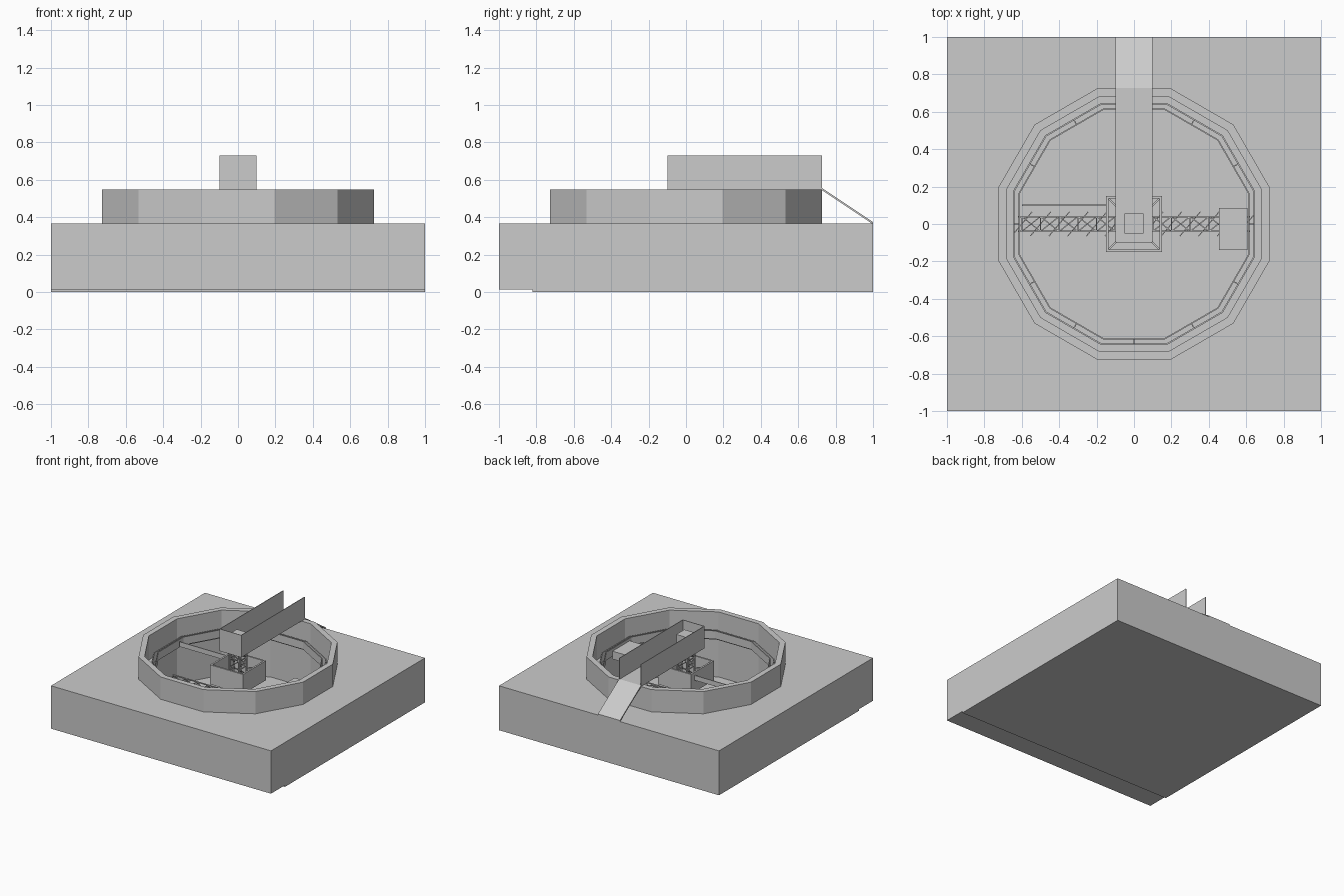
import bpy, bmesh, math
from mathutils import Vector

default = bpy.data.objects.get("Cube")
if default:
    bpy.data.objects.remove(default)

grey = bpy.data.materials.new("concrete_grey")
grey.use_nodes = True
colour = (0.6, 0.6, 0.6, 1)
grey.diffuse_color = colour
grey.node_tree.nodes["Principled BSDF"].inputs["Base Color"].default_value = colour


def finish(name, bm):
    bmesh.ops.recalc_face_normals(bm, faces=bm.faces)
    mesh = bpy.data.meshes.new(name)
    bm.to_mesh(mesh)
    bm.free()
    mesh.materials.append(grey)
    obj = bpy.data.objects.new(name, mesh)
    bpy.context.collection.objects.link(obj)
    return obj


def add_box(bm, x0, x1, y0, y1, z0, z1):
    made = bmesh.ops.create_cube(bm, size=1)["verts"]
    for v in made:
        v.co = (x0 if v.co.x < 0 else x1,
                y0 if v.co.y < 0 else y1,
                z0 if v.co.z < 0 else z1)
    return made


def box(name, *limits):
    bm = bmesh.new()
    add_box(bm, *limits)
    return finish(name, bm)


def add_beam(bm, a, b, width, height=None):
    # rectangular bar between two points
    a, b = Vector(a), Vector(b)
    d = b - a
    height = height or width
    turn = d.to_track_quat("X", "Z")
    for v in bmesh.ops.create_cube(bm, size=1)["verts"]:
        size = Vector((v.co.x * d.length, v.co.y * width, v.co.z * height))
        v.co = (a + b) / 2 + turn @ size


def polygon(apothem, z, sides=12):
    r = apothem / math.cos(math.pi / sides)
    return [Vector((r * math.cos((i + 0.5) * math.tau / sides),
                    r * math.sin((i + 0.5) * math.tau / sides), z)) for i in range(sides)]


def ring(name, outer, inner, z0, z1):
    bm = bmesh.new()
    loops = [[bm.verts.new(p) for p in polygon(a, z)]
             for a, z in ((outer, z0), (outer, z1), (inner, z1), (inner, z0))]
    for k in range(4):
        a, b = loops[k], loops[(k + 1) % 4]
        for i in range(12):
            j = (i + 1) % 12
            bm.faces.new((a[i], a[j], b[j], b[i]))
    return finish(name, bm)


# ground block with the twelve-sided pool opening
GROUND, RIM, POOL = 0.365, 0.548, 0.682
bm = bmesh.new()
square = [Vector((x, y, GROUND)) for x, y in ((-1, -1), (1, -1), (1, 1), (-1, 1))]
for outline in (square, polygon(POOL, GROUND)):
    vs = [bm.verts.new(p) for p in outline]
    for i, v in enumerate(vs):
        bm.edges.new((v, vs[(i + 1) % len(vs)]))
bmesh.ops.triangle_fill(bm, use_beauty=True, edges=bm.edges[:])
bmesh.ops.dissolve_limit(bm, angle_limit=0.01, verts=bm.verts[:], edges=bm.edges[:])
top = bm.faces[:]
copy = bmesh.ops.extrude_face_region(bm, geom=top, use_keep_orig=True)["geom"]
for v in copy:
    if isinstance(v, bmesh.types.BMVert):
        v.co.z = 0.013
finish("ground_block", bm)
box("floor_slab", -1, 1, -0.82, 1, 0, 0.014)

# tank wall, overflow trough and scum baffle
ring("tank_wall", 0.726, POOL, GROUND, RIM)
ring("trough_floor", POOL, 0.64, 0.34, 0.35)
ring("trough_weir", 0.648, 0.64, 0.34, 0.415)
ring("scum_baffle", 0.617, 0.61, 0.36, 0.425)
bm = bmesh.new()
for i in range(12):
    a = i * math.tau / 12
    d = Vector((math.cos(a), math.sin(a), 0))
    add_beam(bm, d * 0.612 + Vector((0, 0, 0.385)), d * 0.645 + Vector((0, 0, 0.385)), 0.006, 0.03)
finish("baffle_brackets", bm)

# open-topped feed well
OUT, IN, LOW, HIGH = 0.15, 0.136, 0.28, 0.44
bm = bmesh.new()
for s in (-1, 1):
    add_box(bm, *sorted((s * IN, s * OUT)), -OUT, OUT, LOW, HIGH)
    add_box(bm, -IN, IN, *sorted((s * IN, s * OUT)), LOW, HIGH)
finish("feed_well", bm)

# lattice drive cage hanging from the bridge
bm = bmesh.new()
C = 0.045
corners = [(-C, -C), (C, -C), (C, C), (-C, C)]
levels = [0.06 + i * 0.07 for i in range(8)]
for k, (x, y) in enumerate(corners):
    nx, ny = corners[(k + 1) % 4]
    add_beam(bm, (x, y, 0.03), (x, y, 0.555), 0.009)
    for i, z in enumerate(levels[:-1]):
        add_beam(bm, (x, y, z), (nx, ny, z), 0.006)
        ends = (z, z + 0.07) if i % 2 else (z + 0.07, z)
        add_beam(bm, (x, y, ends[0]), (nx, ny, ends[1]), 0.006)
    add_beam(bm, (x, y, 0.39), (x * 3.1, y * 3.1, 0.39), 0.008)
finish("drive_cage", bm)
bm = bmesh.new()
bmesh.ops.create_cone(bm, cap_ends=True, segments=12, radius1=0.025, radius2=0.025, depth=0.54)
bmesh.ops.translate(bm, verts=bm.verts, vec=(0, 0, 0.284))
finish("centre_column", bm)

# two rake arms with slanted scraper blades
for side, label in ((1, "left"), (-1, "right")):
    bm = bmesh.new()
    W, Z0, Z1, STEP = 0.04, 0.075, 0.16, 0.1
    for y in (-W, W):
        for z in (Z0, Z1):
            add_beam(bm, (side * 0.04, y, z), (side * 0.62, y, z), 0.008)
    for i in range(6):
        x, nx = side * (0.1 + i * STEP), side * (0.1 + (i + 1) * STEP)
        for y in (-W, W):
            add_beam(bm, (x, y, Z0), (x, y, Z1), 0.006)
        for z in (Z0, Z1):
            add_beam(bm, (x, -W, z), (x, W, z), 0.006)
        if i < 5:
            for y in (-W, W):
                add_beam(bm, (x, y, Z0), (nx, y, Z1), 0.006)
            add_beam(bm, (x, -W, Z1), (nx, W, Z1), 0.006)
            add_beam(bm, (x, W, Z0), (nx, -W, Z0), 0.006)
        add_beam(bm, (x - 0.055, -0.065, 0.05), (x + 0.055, 0.065, 0.05), 0.005, 0.05)
    finish(label + "_rake_arm", bm)

# surface skimmer blade and scum box
box("skimmer_blade", -0.6, -0.15, 0.096, 0.103, 0.375, 0.415)
box("scum_box", 0.455, 0.608, -0.138, 0.086, 0.34, 0.405)

# access bridge with parapets, drive motor and ramp
B, END, TOP = 0.1, 0.726, 0.73
box("bridge_deck", -B, B, -B, END, RIM, 0.556)
for side, label in ((1, "left"), (-1, "right")):
    box(label + "_parapet", *sorted((side * B, side * (B - 0.005))), -B, END, RIM, TOP)
box("front_parapet", -B, B, -B, -B + 0.005, RIM, TOP)
box("drive_motor", -0.05, 0.05, -0.05, 0.055, 0.55, 0.68)
bm = bmesh.new()
for v in add_box(bm, -B, B, END, 1, 0, 0.012):
    v.co.z += 0.545 if v.co.y < 0.9 else GROUND - 0.003
finish("access_ramp", bm)
